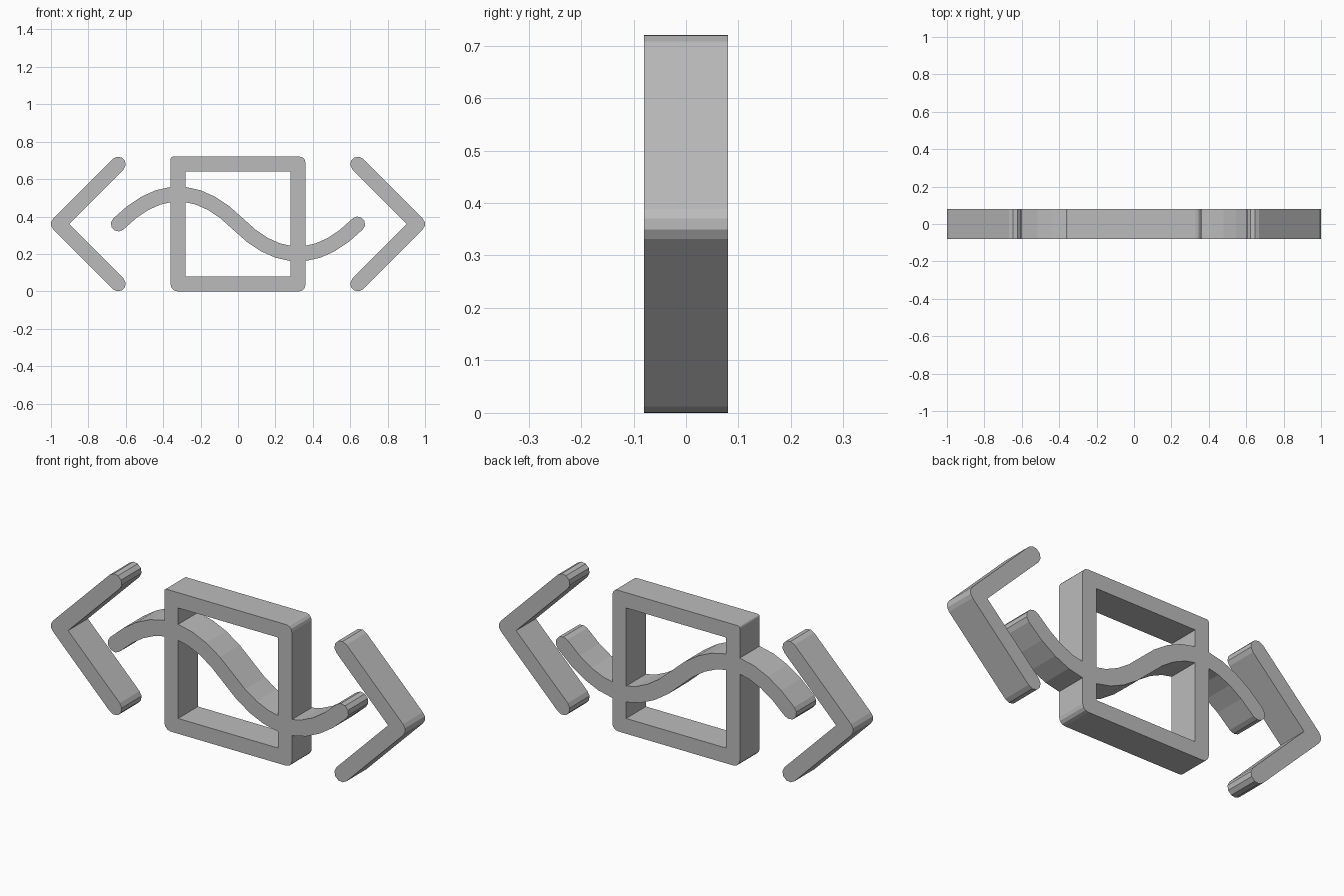
import bpy, bmesh, math
from mathutils import Vector

cube = bpy.data.objects.get("Cube")
if cube:
    bpy.data.objects.remove(cube, do_unlink=True)

RADIUS = 0.04   # half the stroke width
DEPTH = 0.16
MID = 0.36      # height of the centre line

grey = bpy.data.materials.new("plain grey")
grey.use_nodes = True
colour = (0.5, 0.5, 0.5, 1)
grey.diffuse_color = colour
grey.node_tree.nodes["Principled BSDF"].inputs["Base Color"].default_value = colour


def heading(angle):
    return Vector((math.cos(angle), math.sin(angle)))


def stroke(path):
    """Outline of a constant-width stroke with round ends and outer corners."""
    pts = [Vector(p) for p in path]
    walk = pts + pts[-2:0:-1]            # there and back again
    outline = []
    for i, p in enumerate(walk):
        a = p - walk[i - 1]
        b = walk[(i + 1) % len(walk)] - p
        start = math.atan2(a.y, a.x)
        turn = (math.atan2(b.y, b.x) - start + math.pi) % math.tau - math.pi
        if i in (0, len(pts) - 1):
            turn = math.pi
        first = start - math.pi / 2
        if turn > 0.6:                   # round cap or corner
            steps = round(turn / 0.6)
            outline += [p + heading(first + turn * k / steps) * RADIUS
                        for k in range(steps + 1)]
        else:                            # mitred joint
            outline.append(p + heading(first + turn / 2) * RADIUS / math.cos(turn / 2))
    return outline


def rounded_box(half, radii):
    """Square outline, corners from top right counterclockwise."""
    outline = []
    for k, r in enumerate(radii):
        angle = math.pi / 4 + k * math.pi / 2
        corner = heading(angle) * math.sqrt(2)
        centre = Vector((0, MID)) + corner * (half - r)
        if r == 0:
            outline.append(centre)
        else:
            outline += [centre + heading(angle + s * math.pi / 4) * r
                        for s in (-1, -1 / 3, 1 / 3, 1)]
    return outline


def slab(name, loops):
    """Fill the loops in the front plane and extrude them to the back."""
    bm = bmesh.new()
    edges = []
    for loop in loops:
        vs = [bm.verts.new((p.x, -DEPTH / 2, p.y)) for p in loop]
        edges += [bm.edges.new((v, vs[i - 1])) for i, v in enumerate(vs)]
    bmesh.ops.triangle_fill(bm, edges=edges, use_beauty=True, normal=(0, -1, 0))
    grown = bmesh.ops.extrude_face_region(bm, geom=bm.faces[:], use_keep_orig=True)
    moved = [g for g in grown["geom"] if isinstance(g, bmesh.types.BMVert)]
    bmesh.ops.translate(bm, verts=moved, vec=(0, DEPTH, 0))
    bmesh.ops.recalc_face_normals(bm, faces=bm.faces[:])
    mesh = bpy.data.meshes.new(name)
    bm.to_mesh(mesh)
    bm.free()
    mesh.materials.append(grey)
    obj = bpy.data.objects.new(name, mesh)
    bpy.context.collection.objects.link(obj)


# Square frame
slab("square_frame", [rounded_box(0.36, (0.03, 0.012, 0.036, 0.032)),
                      rounded_box(0.282, (0, 0, 0, 0))])

# Wave: a parabolic crest followed by a matching trough
SEGMENTS = 9
crest = [(-0.64 + 0.64 * k / SEGMENTS,
          MID + 0.64 * (k / SEGMENTS) * (1 - k / SEGMENTS)) for k in range(SEGMENTS)]
trough = [(-x, 2 * MID - z) for x, z in reversed(crest)]
slab("wave", [stroke(crest + [(0, MID)] + trough)])

# Chevrons on both sides
for side, name in ((1, "left_chevron"), (-1, "right_chevron")):
    arm = 0.32
    slab(name, [stroke([(side * 0.64, MID + arm), (side * 0.96, MID), (side * 0.64, MID - arm)])])
